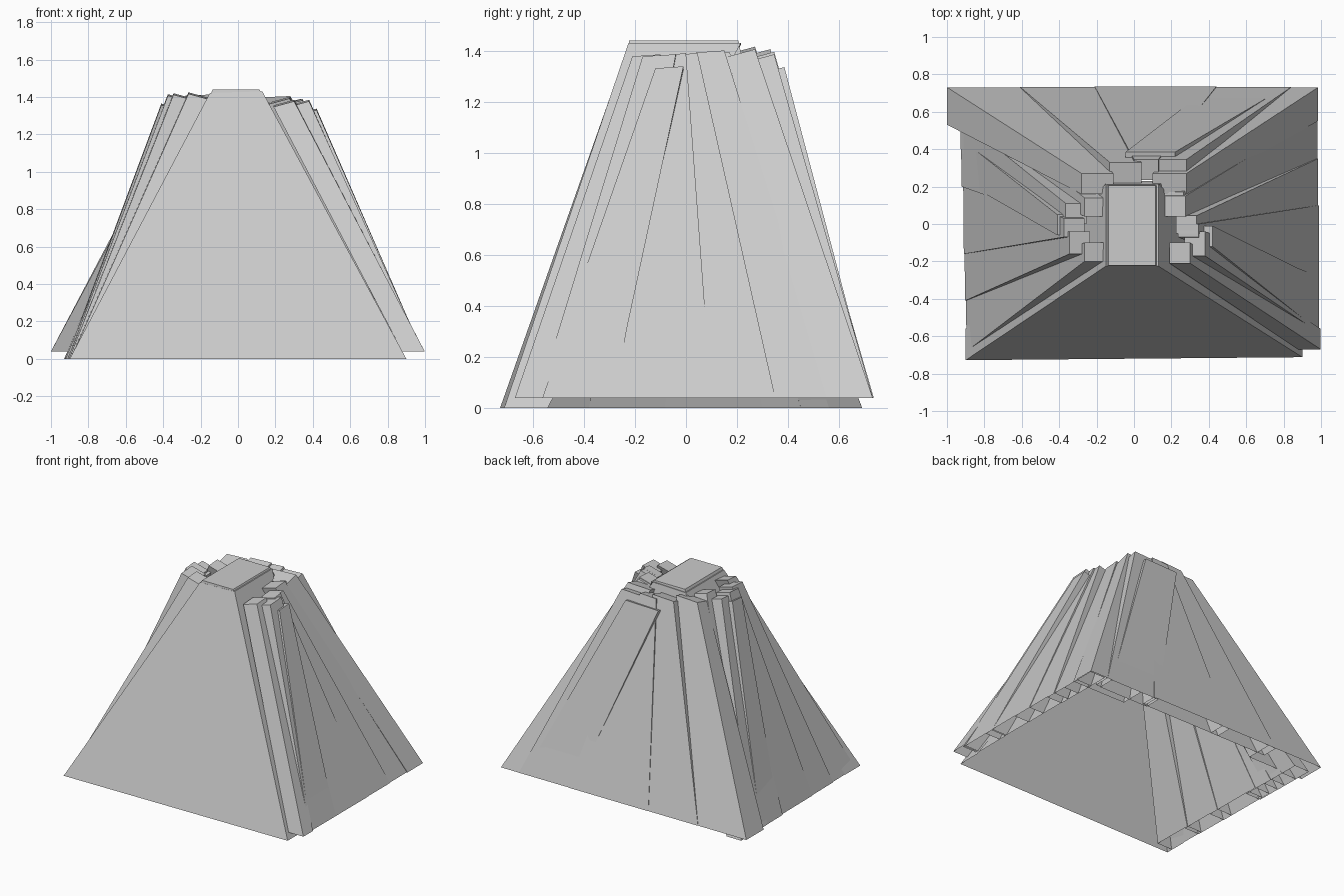
import bpy, bmesh


def shell(name, pts, faces):
    """Open block: corners 0-3 outer loop, 4-7 inner loop."""
    bm = bmesh.new()
    v = [bm.verts.new(p) for p in pts]
    for f in faces:
        bm.faces.new([v[i] for i in f])
    bmesh.ops.recalc_face_normals(bm, faces=bm.faces)
    centre = sum((x.co for x in v), v[0].co * 0) / 8
    f0 = next(iter(bm.faces))
    if f0.normal.dot(f0.calc_center_median() - centre) < 0:
        bmesh.ops.reverse_faces(bm, faces=bm.faces)
    me = bpy.data.meshes.new(name)
    bm.to_mesh(me)
    bm.free()
    ob = bpy.data.objects.new(name, me)
    bpy.context.collection.objects.link(ob)
    return ob


# Maps (along, outward, height) to world space for each wall
WALL = {
    "right": lambda a, o, z: (o, a, z),
    "left": lambda a, o, z: (-o, a, z),
    "back": lambda a, o, z: (a, o, z),
    "front": lambda a, o, z: (a, -o, z),
}
# Outer face, top end and both side edges; the bottom end stays open
PLANK_FACES = ((0, 1, 2, 3), (0, 4, 5, 1), (1, 5, 6, 2), (3, 7, 4, 0))
INNER_FACE = ((7, 6, 5, 4),)


def plank(wall, i, top, bottom, t_top=0.11, t_bot=0.12, drop=0.03, inner_face=True):
    """top = (a0, a1, out, z); bottom = (a0, a1, out0, out1, z)."""
    a0, a1, o, z = top
    b0, b1, p0, p1, zb = bottom
    w = WALL[wall]
    outer = [w(a0, o, z - 0.008), w(a1, o, z), w(b1, p1, zb), w(b0, p0, zb)]
    inner = [w(a0, o - t_top, z - drop - 0.008), w(a1, o - t_top, z - drop),
             w(b1, p1 - t_bot, zb), w(b0, p0 - t_bot, zb)]
    return shell(f"{wall}_plank_{i}", outer + inner,
                 PLANK_FACES + (INNER_FACE if inner_face else ()))


# Front panel: its deep top end forms the flat roof
plank("front", 1, (-0.15, 0.13, 0.225, 1.43), (-0.90, 0.90, 0.728, 0.712, 0),
      0.44, 0.17, 0.0, False)

# Thin cap on the roof, closing the back of the front panel
shell("top_cap", [
    (-0.135, -0.222, 1.44), (0.115, -0.222, 1.44), (0.115, 0.205, 1.44), (-0.135, 0.205, 1.44),
    (-0.19, -0.24, 1.32), (0.18, -0.24, 1.32), (0.18, 0.23, 1.32), (-0.19, 0.23, 1.32)],
    ((0, 1, 2, 3), (0, 4, 5, 1), (1, 5, 6, 2), (2, 6, 7, 3), (3, 7, 4, 0)))

# Right wall: top a0, a1, outward, z; bottom a0, a1, outward
RIGHT = [
    (-0.21, -0.10, 0.30, 1.385, -0.67, -0.56, 0.998),
    (-0.17, -0.04, 0.38, 1.385, -0.58, -0.28, 0.988),
    (-0.12, -0.01, 0.42, 1.338, -0.57, -0.29, 0.985),
    (-0.07, 0.00, 0.345, 1.390, -0.35, 0.10, 0.988),
    (-0.05, 0.045, 0.335, 1.390, -0.05, 0.35, 0.985),
    (0.04, 0.15, 0.275, 1.400, 0.28, 0.58, 0.980),
    (0.09, 0.17, 0.265, 1.395, 0.45, 0.72, 0.978),
]
for i, (a0, a1, o, z, b0, b1, p) in enumerate(RIGHT, 1):
    plank("right", i, (a0, a1, o, z), (b0, b1, p, p, 0.04))

# Left wall
LEFT = [
    (-0.20, -0.10, 0.265, 1.425, -0.68, -0.38, 0.895),
    (-0.16, -0.04, 0.345, 1.420, -0.41, -0.08, 0.903),
    (-0.07, 0.03, 0.375, 1.415, -0.16, 0.30, 0.910),
    (-0.06, 0.05, 0.410, 1.365, 0.23, 0.45, 0.915),
    (0.00, 0.11, 0.365, 1.395, 0.20, 0.56, 0.922),
    (0.04, 0.14, 0.265, 1.420, 0.38, 0.69, 0.926),
]
for i, (a0, a1, o, z, b0, b1, p) in enumerate(LEFT, 1):
    plank("left", i, (a0, a1, o, z), (b0, b1, p, p + 0.004, 0.0))

# Back wall, with thick corner planks at both ends
BACK = [
    (0.10, 0.28, 0.27, 1.405, 0.55, 0.985, 0.731, 0.18),
    (0.08, 0.28, 0.345, 1.385, 0.42, 0.84, 0.732, 0.12),
    (-0.045, 0.22, 0.385, 1.335, 0.40, 0.80, 0.727, 0.12),
    (0.00, 0.13, 0.345, 1.395, -0.21, 0.44, 0.735, 0.12),
    (-0.13, 0.04, 0.33, 1.405, -0.61, -0.15, 0.733, 0.12),
    (-0.28, -0.11, 0.27, 1.415, -1.00, -0.55, 0.731, 0.20),
]
for i, (a0, a1, o, z, b0, b1, p, t) in enumerate(BACK, 1):
    plank("back", i, (a0, a1, o, z), (b0, b1, p, p, 0.04), 0.11, t)
